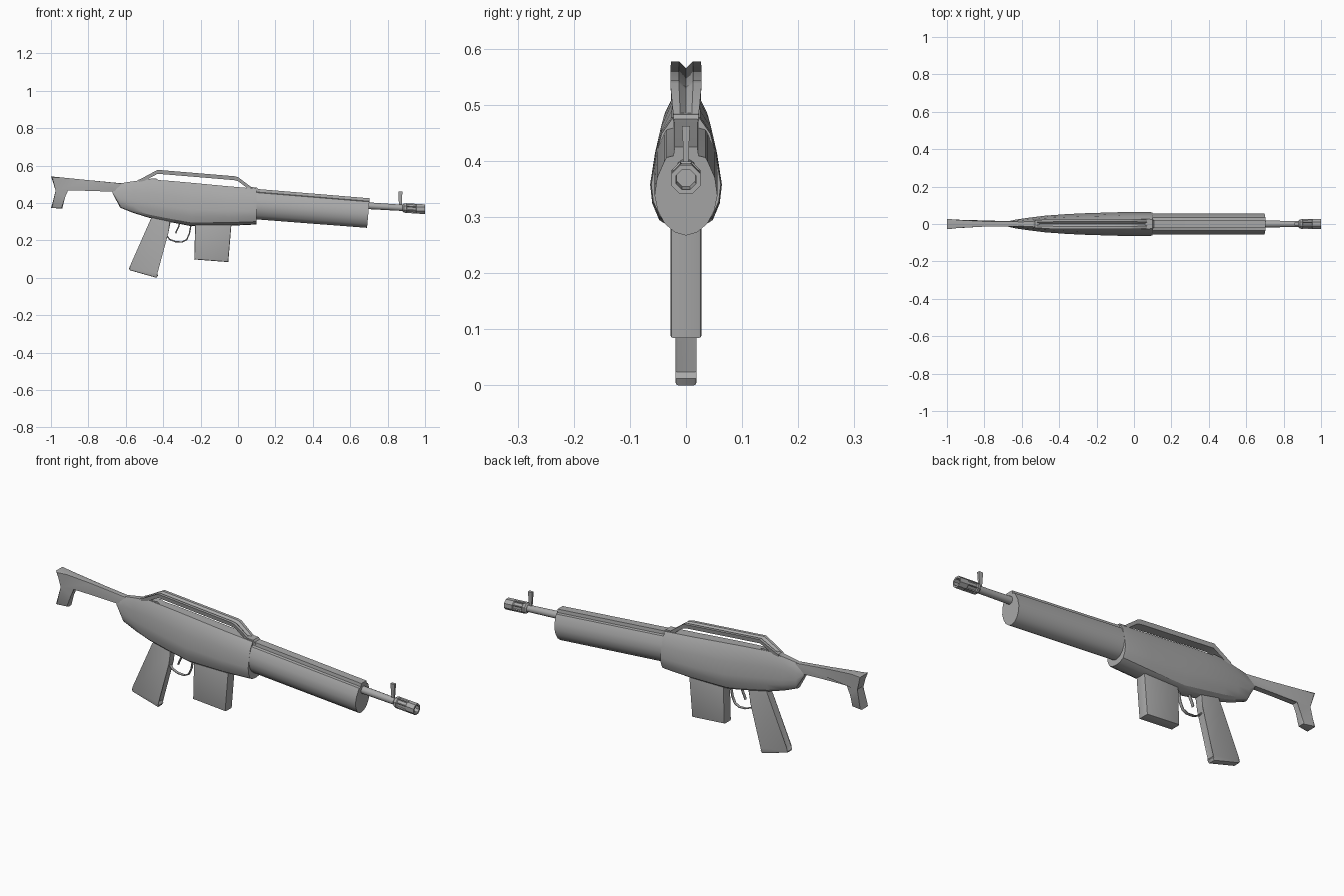
import bpy, bmesh, math
from mathutils import Vector

cube = bpy.data.objects.get("Cube")
if cube:
    bpy.data.objects.remove(cube, do_unlink=True)

grey = bpy.data.materials.new("matte_grey")
grey.use_nodes = True
grey.diffuse_color = (0.4, 0.4, 0.4, 1)
grey.node_tree.nodes["Principled BSDF"].inputs["Base Color"].default_value = (0.4, 0.4, 0.4, 1)


def finish(name, bm, angle=35):
    """Turn a bmesh into a grey object, smooth with sharp edges kept."""
    bmesh.ops.recalc_face_normals(bm, faces=bm.faces)
    mesh = bpy.data.meshes.new(name)
    bm.to_mesh(mesh)
    bm.free()
    mesh.materials.append(grey)
    obj = bpy.data.objects.new(name, mesh)
    bpy.context.collection.objects.link(obj)
    bpy.ops.object.select_all(action='DESELECT')
    obj.select_set(True)
    bpy.context.view_layer.objects.active = obj
    bpy.ops.object.shade_smooth_by_angle(angle=math.radians(angle))
    return obj


def loft(rings):
    """Skin equal-length rings of points and cap both ends."""
    bm = bmesh.new()
    loops = [[bm.verts.new(p) for p in ring] for ring in rings]
    n = len(loops[0])
    for a, b in zip(loops, loops[1:]):
        for i in range(n):
            bm.faces.new((a[i], a[(i + 1) % n], b[(i + 1) % n], b[i]))
    bm.faces.new(loops[0])
    bm.faces.new(loops[-1])
    return bm


def plate(name, outline, width, bevel=0.0):
    """Extrude an x-z outline in y; width is a function of x."""
    bm = loft([[(x, s * width(x), z) for x, z in outline] for s in (-1, 1)])
    if bevel:
        edges = [e for e in bm.edges if e.verts[0].co.y * e.verts[1].co.y > 0]
        bmesh.ops.bevel(bm, geom=edges, offset=bevel, segments=2, affect='EDGES', profile=0.5)
    return finish(name, bm)


def body_ring(section, x, bottom, top, width, lean=0.0):
    """Mirror a half section (side, height) into a ring at x."""
    full = section + [(-y, t) for y, t in reversed(section) if y > 0]
    return [(x + lean * t, y * width, bottom + t * (top - bottom)) for y, t in full]


# Receiver: rounded belly, flat narrow top
receiver = [(0, 0), (.42, .015), (.75, .08), (.94, .22), (1, .38), (.86, .65), (.7, .86), (.4, 1)]
stations = [(-.67, .45, .472, .015), (-.63, .375, .505, .024), (-.56, .347, .516, .034),
            (-.48, .322, .526, .044), (-.36, .297, .518, .053), (-.25, .276, .508, .058),
            (-.05, .278, .489, .064), (.08, .284, .478, .064), (.1, .286, .475, .062)]
finish("receiver", loft([body_ring(receiver, *s) for s in stations]), 30)

# Handguard: round underside narrowing to a raised top rib
guard = [(0, 0), (.35, .035), (.67, .13), (.9, .28), (1, .45), (.92, .65), (.7, .83),
         (.62, .88), (.4, .9), (.36, 1)]
bm = loft([body_ring(guard, .05, .316, .479, .056),
           body_ring(guard, .69, .267, .425, .056, .014)])
front = max(bm.faces, key=lambda f: f.calc_center_median().x)
bmesh.ops.inset_region(bm, faces=[front], thickness=.005, depth=-.004)
finish("handguard", bm)


def turned(name, profile, sides=8):
    """Lathe (x, radius) pairs about the slightly dipping barrel axis."""
    rings = []
    for x, r in profile:
        axis = .385 - .062 * (x - .7)
        rings.append([(x, r * math.cos(a), axis + r * math.sin(a))
                      for a in [math.tau * (i + .5) / sides for i in range(sides)]])
    return loft(rings)


# Barrel and slotted muzzle with an open bore
finish("barrel", turned("barrel", [(.66, .019), (.9, .017)], 12), 40)
bm = turned("muzzle", [(.88, .019), (.887, .027), (.9, .028), (.955, .028), (1, .028),
                       (1, .019), (.94, .017)])
slots = [f for f in bm.faces if len(f.verts) == 4 and .92 < f.calc_center_median().x < .935
         and (f.calc_center_median() - Vector((.927, 0, .371))).length > .02]
bmesh.ops.recalc_face_normals(bm, faces=bm.faces)
bmesh.ops.inset_individual(bm, faces=slots, thickness=.006, depth=-.004)
finish("muzzle", bm, 30)

# Front sight post, wider at the tip
finish("front_sight", loft([[(.868 + dx * k, dy * k2, z) for dx, dy in
                             ((-1, -1), (1, -1), (1, 1), (-1, 1))]
                            for z, k, k2 in ((.375, .007, .003), (.462, .011, .007))]))

# Carrying handle: grooved band over the receiver
path = [(-.53, .523, .020), (-.43, .577, .027), (-.02, .543, .028), (.0, .538, .028),
        (.085, .474, .022)]
band = [(-1, 0), (-.45, 0), (0, -.012), (.45, 0), (1, 0), (.85, -.021), (-.85, -.021)]
finish("carrying_handle", loft([[(x, y * w, z + h) for y, h in band] for x, z, w in path]))
plate("rear_sight_base", [(-.55, .51), (-.53, .526), (-.44, .531), (-.4, .51)], lambda x: .016)
plate("front_handle_base", [(.03, .46), (.05, .486), (.1, .483), (.12, .46)], lambda x: .022)

# Stock with a hooked, flared butt
plate("stock", [(-1, .542), (-.94, .536), (-.8, .522), (-.62, .505), (-.62, .455), (-.67, .46),
                (-.8, .465), (-.912, .472), (-.925, .43), (-.94, .37), (-1, .373), (-.97, .465)],
      lambda x: .014 + max(0, -.93 - x) * .22, .005)

# Pistol grip with a small flared heel
plate("grip", [(-.45, .35), (-.475, .295), (-.572, .063), (-.584, .05), (-.578, .04),
               (-.436, 0), (-.428, .012), (-.436, .024), (-.372, .24), (-.36, .3)],
      lambda x: .019, .005)

# Magazine
plate("magazine", [(-.228, .32), (-.234, .098), (-.052, .084), (-.034, .3)],
      lambda x: .028, .006)


def rod(name, points, radius):
    """Thin bent rod in the x-z plane."""
    rings = []
    for i, (x, z) in enumerate(points):
        a, b = points[max(i - 1, 0)], points[min(i + 1, len(points) - 1)]
        d = Vector((b[0] - a[0], 0, b[1] - a[1])).normalized()
        side = Vector((-d.z, 0, d.x))
        rings.append([Vector((x, 0, z)) + side * radius * math.cos(t) * .6
                      + Vector((0, radius * math.sin(t) * 1.4, 0))
                      for t in [math.tau * k / 6 for k in range(6)]])
    finish(name, loft(rings), 60)


# Trigger and its guard
rod("trigger_guard", [(-.39, .235), (-.365, .205), (-.335, .193), (-.3, .191), (-.275, .203),
                      (-.26, .235), (-.25, .29)], .006)
rod("trigger", [(-.31, .3), (-.317, .275), (-.327, .255), (-.333, .238)], .006)
